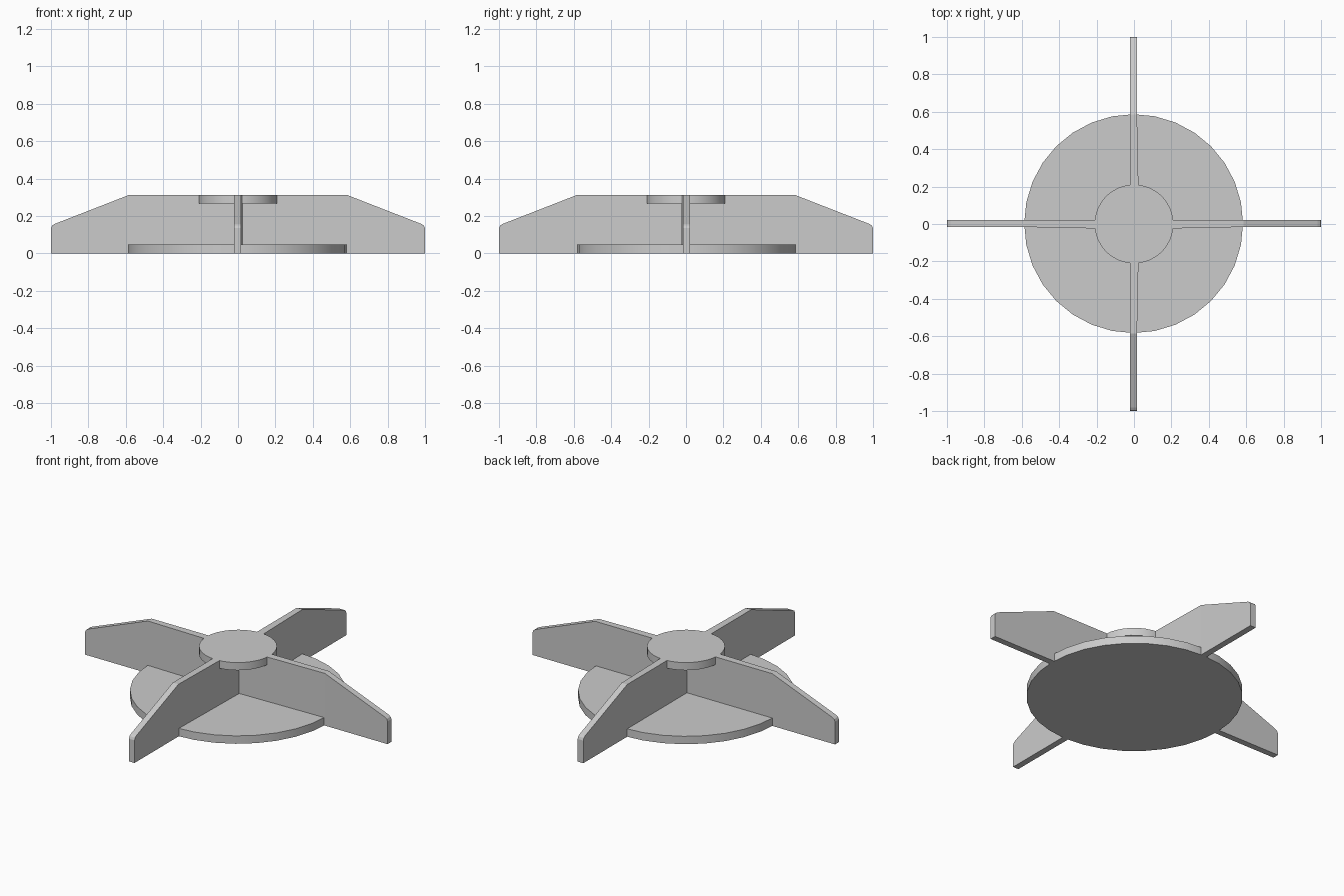
import bpy, bmesh, math

if "Cube" in bpy.data.objects:
    bpy.data.objects.remove(bpy.data.objects["Cube"])


def disc(name, radius, z0, z1, x=0.0, y=0.0):
    bpy.ops.mesh.primitive_cylinder_add(vertices=32, radius=radius, depth=z1 - z0,
                                        location=(x, y, (z0 + z1) / 2))
    ob = bpy.context.object
    ob.name = name
    bpy.ops.object.shade_smooth_by_angle(angle=math.radians(30))
    return ob


# Half-blade side profile (distance from centre, height), counter-clockwise
PROFILE = [(0, 0), (0.585, 0), (1, 0), (1, 0.135), (0.994, 0.149), (0.98, 0.158),
           (0.585, 0.312), (0, 0.312)]
INNER, OUTER = (0, 1, 6, 7), (1, 2, 3, 4, 5, 6)


def blade_pair(name, turn):
    # One side is straight, the other thickens slightly toward the hub
    bm = bmesh.new()
    flat = [bm.verts.new((r, 0.021, z)) for r, z in PROFILE]
    taper = [bm.verts.new((r, -0.028 if r == 0 else -0.016, z)) for r, z in PROFILE]
    for panel in (INNER, OUTER):
        bm.faces.new([taper[i] for i in panel])
        bm.faces.new([flat[i] for i in reversed(panel)])
    for i in range(len(PROFILE) - 1):
        bm.faces.new((taper[i], flat[i], flat[i + 1], taper[i + 1]))
    bmesh.ops.recalc_face_normals(bm, faces=bm.faces[:])
    for f in bm.faces:
        if f.calc_center_median().z < 0.001 and f.normal.z > 0:
            bmesh.ops.reverse_faces(bm, faces=bm.faces[:])
            break
    mesh = bpy.data.meshes.new(name)
    bm.to_mesh(mesh)
    bm.free()
    ob = bpy.data.objects.new(name, mesh)
    bpy.context.collection.objects.link(ob)
    ob.rotation_euler.z = turn
    ob.modifiers.new("Opposite blade", 'MIRROR').use_axis[0] = True
    return ob


# Base plate and top hub
disc("base_disc", 0.585, 0.0, 0.047, -0.002, 0.002)
disc("hub_cap", 0.211, 0.266, 0.312)

# Crossed blades
blade_pair("blades_side", 0)
blade_pair("blades_front_back", math.pi / 2)
